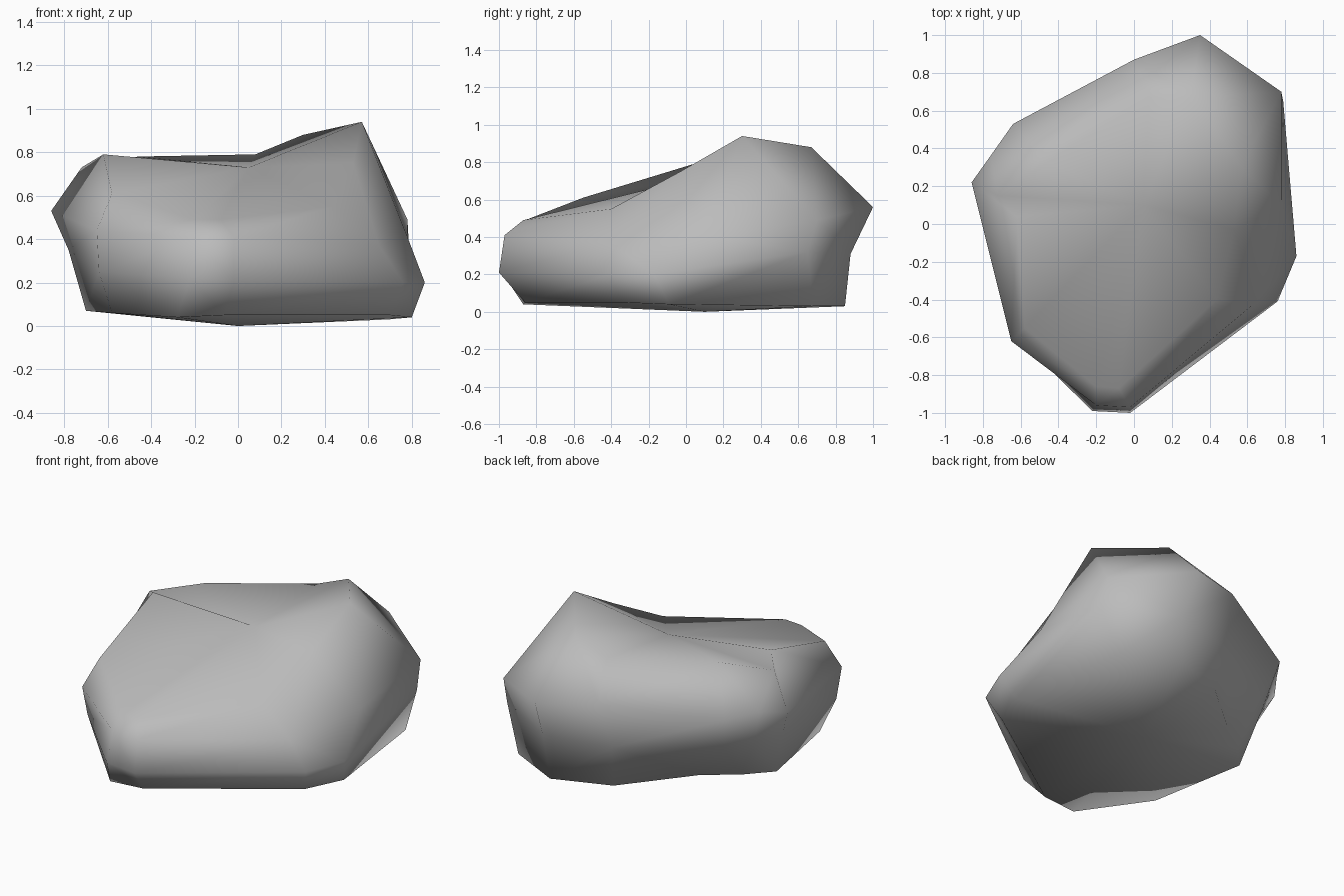
import bpy
import bmesh
from mathutils import Vector

# Remove the default object
cube = bpy.data.objects.get("Cube")
if cube:
    bpy.data.objects.remove(cube, do_unlink=True)


def make_material(name, colour):
    mat = bpy.data.materials.new(name)
    mat.use_nodes = True
    mat.diffuse_color = colour
    node = next(n for n in mat.node_tree.nodes if n.type == "BSDF_PRINCIPLED")
    node.inputs["Base Color"].default_value = colour
    node.inputs["Roughness"].default_value = 0.9
    return mat


def build_boulder(name, columns, base, dish, material):
    """Skin the vertical columns into a closed stone with a dished top."""
    bm = bmesh.new()
    grid = [[bm.verts.new(Vector(p)) for p in column] for column in columns]
    bottom = bm.verts.new(Vector(base))
    top = bm.verts.new(Vector(dish))
    for index, column in enumerate(grid):
        following = grid[(index + 1) % len(grid)]
        for low in range(len(column) - 1):
            bm.faces.new((column[low], following[low],
                          following[low + 1], column[low + 1]))
        bm.faces.new((following[0], column[0], bottom))
        bm.faces.new((column[-1], following[-1], top))
    # Split the warped quads along their shorter diagonal
    bmesh.ops.triangulate(bm, faces=bm.faces[:], quad_method="SHORT_EDGE")
    bmesh.ops.recalc_face_normals(bm, faces=bm.faces[:])
    for face in bm.faces:
        face.smooth = True
    mesh = bpy.data.meshes.new(name)
    bm.to_mesh(mesh)
    bm.free()
    mesh.materials.append(material)
    obj = bpy.data.objects.new(name, mesh)
    bpy.context.collection.objects.link(obj)
    return obj


# Each column climbs the stone: foot, flank, shoulder, crest
front = [(-.06, -.86, .05), (-.02, -1, .21), (-.02, -.97, .41), (-.08, -.87, .49)]
front_left = [(.7, -.34, .05), (.76, -.41, .2), (.65, -.41, .37), (.44, -.4, .55)]
left_side = [(.8, -.09, .04), (.86, -.17, .2), (.78, .1, .41), (.53, -.03, .75)]
left_peak = [(.69, .68, .03), (.79, .65, .32), (.78, .7, .49), (.57, .3, .94)]
back = [(.35, .85, .03), (.38, .88, .31), (.35, 1, .56), (.3, .67, .88)]
back_middle = [(0, .72, .03), (-.03, .78, .3), (0, .87, .6), (.08, .67, .79)]
back_right = [(-.37, .39, .07), (-.57, .43, .3), (-.64, .53, .54), (-.46, .33, .78)]
right_corner = [(-.56, .25, .07), (-.69, .3, .32), (-.76, .36, .56), (-.72, .15, .73)]
right_side = [(-.7, .1, .07), (-.78, .15, .35), (-.86, .22, .53), (-.62, .04, .79)]
front_right = [(-.58, -.5, .06), (-.64, -.58, .25), (-.65, -.62, .44), (-.58, -.55, .61)]
front_nose = [(-.28, -.87, .04), (-.22, -.99, .22), (-.2, -.96, .41), (-.2, -.86, .49)]

stone = make_material("stone grey", (.5, .5, .5, 1))
build_boulder(
    "boulder",
    [front, front_left, left_side, left_peak, back, back_middle,
     back_right, right_corner, right_side, front_right, front_nose],
    base=(0, .1, 0), dish=(.05, .1, .73), material=stone)
